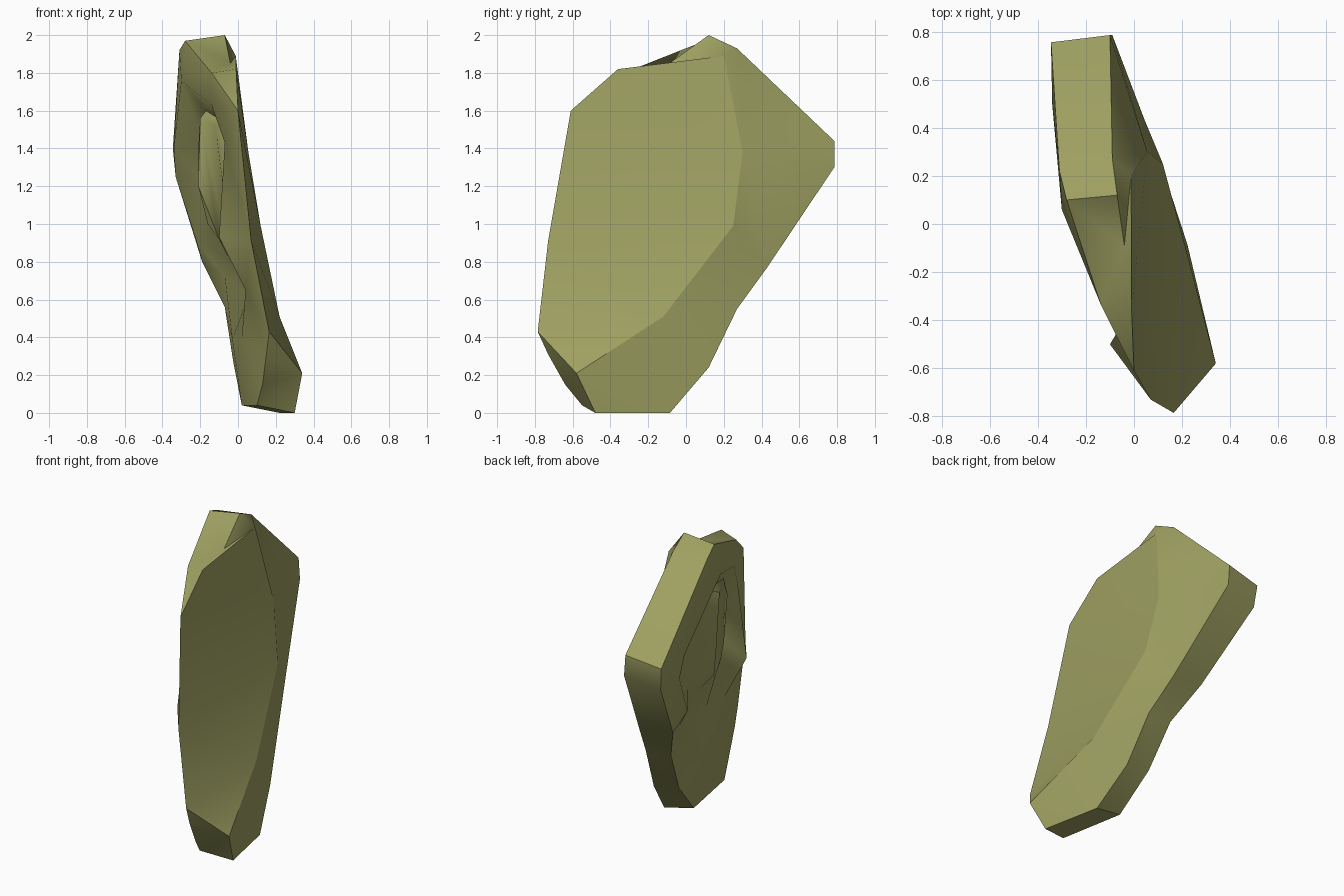
import bpy, bmesh, math

if "Cube" in bpy.data.objects:
    bpy.data.objects.remove(bpy.data.objects["Cube"])

# right-hand border of the slab, from the base up the back, over the top, down the front
border = [(.30, -.48, 0), (.222, -.085, 0), (.155, .12, .24), (.11, .27, .55), (.045, .43, .77),
          (-.09, .785, 1.30), (-.10, .785, 1.44), (-.09, .27, 1.93), (-.07, .12, 2.0),
          (-.01, -.36, 1.82), (0, -.61, 1.60), (.07, -.73, .91), (.165, -.785, .43)]
# ridge crossing the right face
ridge = [(.34, -.58, .21), (.22, -.12, .51), (.12, .25, .99), (.055, .30, 1.38), (-.012, .20, 1.89)]
# left-hand border of the back and top walls
left = [(.02, -.11, .04), (-.025, .11, .27), (-.07, .26, .56), (-.19, .41, .80), (-.33, .74, 1.25),
        (-.345, .755, 1.40), (-.31, .22, 1.92), (-.28, .10, 1.97)]
# crown corner on the left, and the dip in the crown on the right
crown, dip = (-.14, -.33, 1.80), (-.04, -.09, 1.85)
# chipped lower front corner
chip = [(.15, -.73, .31), (.13, -.64, .15), (.10, -.55, .04)]
# left face: raised rim, sunken groove inside it, and the swelling in the middle
rim = [(-.03, -.11, .39), (-.07, .17, .72), (-.22, .30, .91), (-.33, .54, 1.25), (-.34, .50, 1.40),
       (-.30, .06, 1.76), (-.14, -.31, 1.63), (-.07, -.45, 1.43), (-.10, -.50, .93),
       (.04, -.47, .65), (.02, -.36, .40)]
groove = [(.05, -.10, .64), (-.05, .09, .82), (-.12, .15, .98), (-.17, .29, 1.21), (-.18, .25, 1.42),
          (-.17, .01, 1.60), (-.09, -.27, 1.55), (-.04, -.36, 1.40), (.0, -.39, 1.06),
          (.05, -.38, .80), (.06, -.30, .63)]
swell = [(-.05, -.12, .85), (-.10, -.03, .92), (-.16, -.07, 1.0), (-.21, -.02, 1.2), (-.21, -.02, 1.4),
         (-.20, -.07, 1.56), (-.12, -.24, 1.52), (-.07, -.34, 1.41), (-.03, -.36, 1.08),
         (-.03, -.33, .98), (-.04, -.25, .88)]

bm = bmesh.new()
B, R, L, C, M, G, S = [[bm.verts.new(p) for p in pts]
                       for pts in (border, ridge, left, chip, rim, groove, swell)]
X, V = bm.verts.new(crown), bm.verts.new(dip)


def stitch(a, b):
    """Triangle strip between two open chains, always taking the shorter diagonal."""
    i = j = 0
    while i < len(a) - 1 or j < len(b) - 1:
        step_a = j == len(b) - 1 or (i < len(a) - 1 and
                 (a[i + 1].co - b[j].co).length <= (a[i].co - b[j + 1].co).length)
        if step_a:
            bm.faces.new((a[i], a[i + 1], b[j]))
            i += 1
        else:
            bm.faces.new((a[i], b[j + 1], b[j]))
            j += 1


# right face: broad front facet and sloping back facet
stitch(R, B[12:8:-1] + [V])
stitch(R, B[0:8])

# back wall and top wall
for k in range(7):
    bm.faces.new((B[k + 1], B[k + 2], L[k + 1], L[k]))

# crown facets
for tri in ((R[4], B[7], B[8]), (R[4], B[8], V), (B[8], L[7], V),
            (L[7], X, V), (X, B[9], V), (X, B[10], B[9])):
    bm.faces.new(tri)

# base and chipped corner
bm.faces.new((B[0], B[1], L[0], C[2]))
for a, b in ((B[12], C[0]), (C[0], C[1]), (C[1], C[2]), (C[2], B[0])):
    bm.faces.new((R[0], a, b))

# left face around the rim, stitched in two halves
stitch(L, M[0:6])
stitch([L[7], X] + B[10:13] + C + [L[0]], M[5:] + [M[0]])

# hollow walls and central swelling
n = len(M)
for outer, inner in ((M, G), (G, S)):
    for k in range(n):
        m = (k + 1) % n
        bm.faces.new((outer[k], outer[m], inner[m], inner[k]))
bm.faces.new(S)

bmesh.ops.triangulate(bm, faces=bm.faces[:])
bmesh.ops.recalc_face_normals(bm, faces=bm.faces[:])
bm.verts.index_update()
ridge_ids = {v.index for v in R}
mesh = bpy.data.meshes.new("rock_slab")
bm.to_mesh(mesh)
bm.free()

slab = bpy.data.objects.new("rock_slab", mesh)
bpy.context.collection.objects.link(slab)
mat = bpy.data.materials.new("olive_stone")
mat.diffuse_color = (.34, .35, .12, 1)
mat.use_nodes = True
mat.node_tree.nodes["Principled BSDF"].inputs["Base Color"].default_value = mat.diffuse_color
mesh.materials.append(mat)

# soft facets, with the ridge kept crisp
bpy.context.view_layer.objects.active = slab
slab.select_set(True)
bpy.ops.object.shade_smooth_by_angle(angle=math.radians(46))
for e in mesh.edges:
    if set(e.vertices) <= ridge_ids:
        e.use_edge_sharp = True
